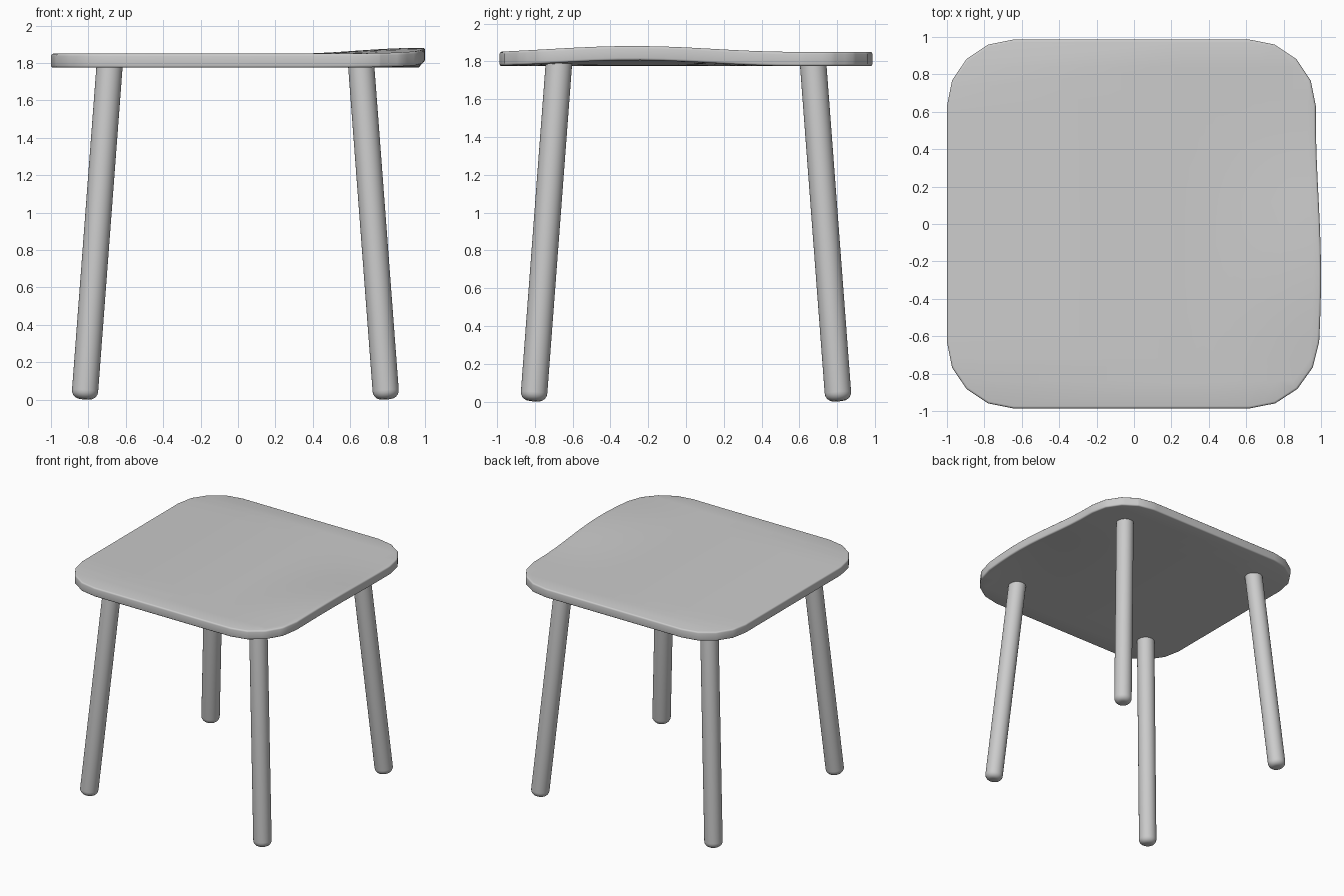
import bpy, bmesh, math
from mathutils import Vector

if "Cube" in bpy.data.objects:
    bpy.data.objects.remove(bpy.data.objects["Cube"])

CX = -0.014          # centre line of the undeformed stool


def finish(bm, name):
    bmesh.ops.recalc_face_normals(bm, faces=bm.faces)
    me = bpy.data.meshes.new(name)
    bm.to_mesh(me)
    bm.free()
    ob = bpy.data.objects.new(name, me)
    bpy.context.collection.objects.link(ob)
    bpy.ops.object.select_all(action='DESELECT')
    ob.select_set(True)
    bpy.context.view_layer.objects.active = ob
    bpy.ops.object.shade_smooth_by_angle(angle=math.radians(40))
    return ob


def make_seat():
    # rounded square slab
    half, r, z0, z1 = 0.986, 0.355, 1.775, 1.85
    bm = bmesh.new()
    pts = []
    for q in range(4):
        sx, sy = [(1, 1), (-1, 1), (-1, -1), (1, -1)][q]
        for i in range(5):
            a = math.radians(90 * q + 22.5 * i)
            pts.append((CX + sx * (half - r) + r * math.cos(a),
                        sy * (half - r) + r * math.sin(a), z0))
    base = bm.faces.new([bm.verts.new(p) for p in pts])
    top = bmesh.ops.extrude_face_region(bm, geom=[base])['geom']
    bmesh.ops.translate(bm, vec=(0, 0, z1 - z0),
                        verts=[g for g in top if isinstance(g, bmesh.types.BMVert)])
    bmesh.ops.recalc_face_normals(bm, faces=bm.faces)
    rims = [e for e in bm.edges if abs(e.verts[0].co.z - e.verts[1].co.z) < 1e-5]
    bmesh.ops.bevel(bm, geom=rims, offset=0.012, segments=3, profile=0.5, affect='EDGES')

    # cuts that let the right edge bend
    def cut(co, no):
        bmesh.ops.bisect_plane(bm, geom=bm.verts[:] + bm.edges[:] + bm.faces[:],
                               plane_co=co, plane_no=no)
    for i in range(9):
        cut((0.25 + 0.085 * i, 0, 0), (1, 0, 0))
    for i in range(15):
        cut((0, -0.84 + 0.12 * i, 0), (0, 1, 0))

    # gentle raised wave along the right edge
    for v in bm.verts:
        t = min(max((v.co.x - 0.3) / 0.62, 0), 1)
        u = min(abs(v.co.y + 0.28) / 0.86, 1)
        w = t * t * (3 - 2 * t) * math.cos(u * math.pi / 2) ** 2
        v.co.x += 0.028 * w
        v.co.z += 0.031 * w
    return finish(bm, "seat")


def make_leg(name, sx, sy):
    # splayed round leg with a rounded foot
    foot = Vector((CX + sx * 0.807, sy * 0.807, 0.003))
    head = Vector((CX + sx * 0.672, sy * 0.672, 1.795))
    axis = head - foot
    bm = bmesh.new()
    bmesh.ops.create_cone(bm, cap_ends=True, segments=32, radius1=0.07,
                          radius2=0.07, depth=axis.length)
    bmesh.ops.translate(bm, vec=(0, 0, axis.length / 2), verts=bm.verts)
    rim = [e for e in bm.edges if all(v.co.z < 0.01 for v in e.verts)]
    bmesh.ops.bevel(bm, geom=rim, offset=0.045, segments=5, profile=0.5, affect='EDGES')
    rot = Vector((0, 0, 1)).rotation_difference(axis).to_matrix()
    bmesh.ops.rotate(bm, cent=(0, 0, 0), matrix=rot, verts=bm.verts)
    bmesh.ops.translate(bm, vec=foot, verts=bm.verts)
    return finish(bm, name)


make_seat()
for sy, fb in ((-1, "front"), (1, "back")):
    for sx, lr in ((-1, "left"), (1, "right")):
        make_leg(f"{fb}_{lr}_leg", sx, sy)
